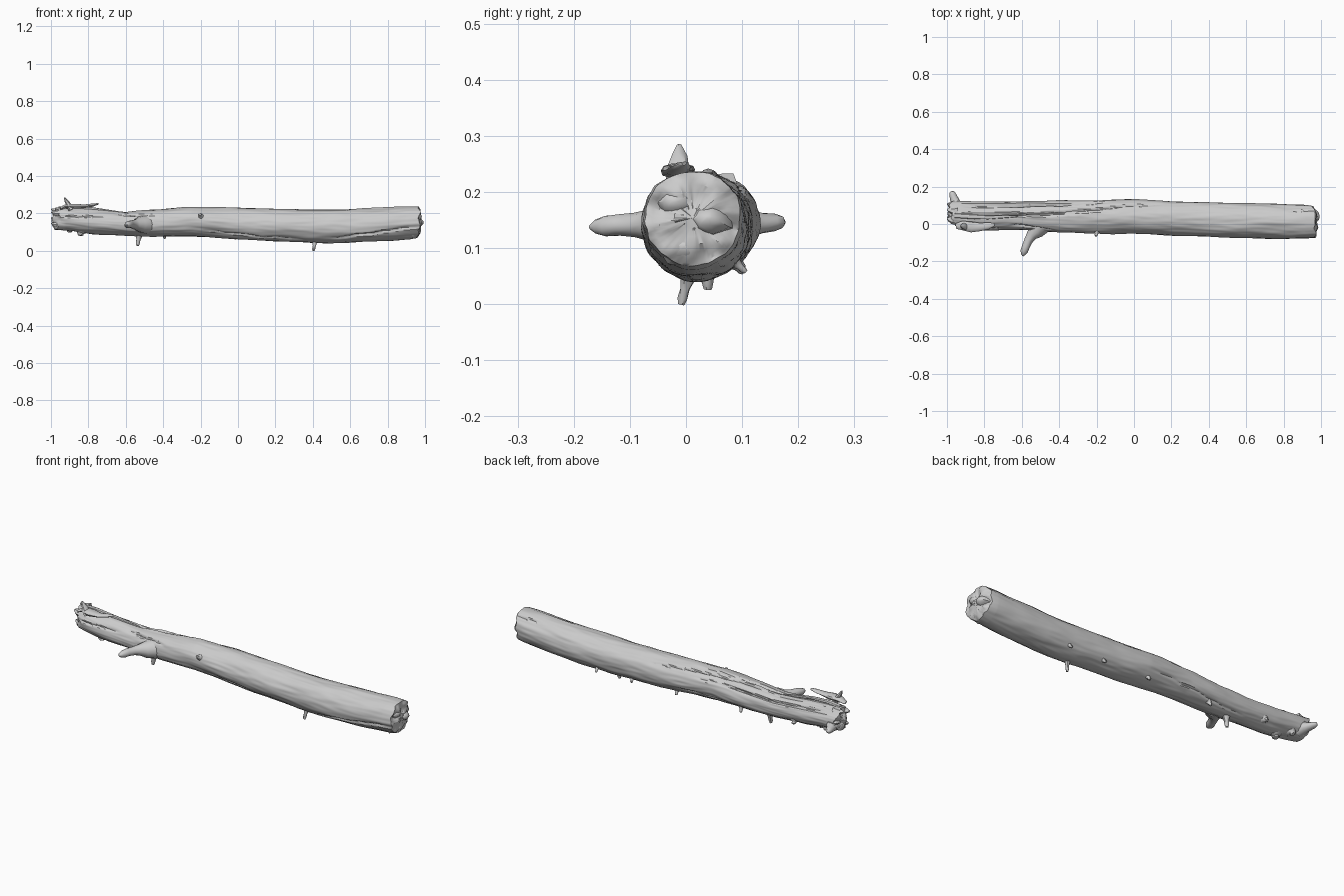
import bpy, bmesh, math, random
from mathutils import Vector, noise

random.seed(4)
if "Cube" in bpy.data.objects:
    bpy.data.objects.remove(bpy.data.objects["Cube"])

bark = bpy.data.materials.new("pale grey wood")
bark.use_nodes = True
GREY = (0.6, 0.6, 0.6, 1)
bark.diffuse_color = GREY
bark.node_tree.nodes["Principled BSDF"].inputs["Base Color"].default_value = GREY


def loft(name, rings, angle=40):
    """Skin closed rings of points and cap both ends."""
    bm = bmesh.new()
    loops = [[bm.verts.new(p) for p in ring] for ring in rings]
    n = len(loops[0])
    for a, b in zip(loops, loops[1:]):
        for i in range(n):
            j = (i + 1) % n
            bm.faces.new((a[i], a[j], b[j], b[i]))
    bm.faces.new(loops[0])
    bm.faces.new(loops[-1])
    bmesh.ops.recalc_face_normals(bm, faces=bm.faces)
    mesh = bpy.data.meshes.new(name)
    bm.to_mesh(mesh)
    bm.free()
    mesh.materials.append(bark)
    ob = bpy.data.objects.new(name, mesh)
    bpy.context.collection.objects.link(ob)
    bpy.ops.object.select_all(action="DESELECT")
    ob.select_set(True)
    bpy.context.view_layer.objects.active = ob
    bpy.ops.object.shade_smooth_by_angle(angle=math.radians(angle))
    return ob


def step(a, b, t):
    t = max(0, min(1, (t - a) / (b - a)))
    return t * t * (3 - 2 * t)


# Trunk outline: x, y low, y high, z low, z high
STATIONS = [
    (-1.0, -.01, .12, .11, .235), (-.9, -.03, .12, .105, .23),
    (-.78, -.035, .12, .09, .222), (-.6, -.03, .122, .08, .21),
    (-.45, -.045, .125, .075, .222), (-.25, -.05, .126, .08, .236),
    (0, -.052, .13, .062, .23), (.2, -.06, .122, .05, .222),
    (.4, -.07, .116, .042, .222), (.6, -.076, .112, .043, .222),
    (.8, -.08, .106, .055, .231), (1.0, -.075, .1, .07, .242)]

# Cracks: x start, x end, angle start, angle end (degrees), half width, depth
CRACKS = [
    (-.97, -.3, 100, 80, 7, .012), (-.5, .15, 75, 40, 5, .009),
    (-.9, -.1, 48, 28, 6, .01), (-.66, -.42, 130, 150, 7, .01),
    (-.2, .36, 215, 236, 6, .007), (.5, .97, 225, 195, 8, .012),
    (-.97, -.7, 170, 150, 6, .008), (.82, .97, 55, 45, 5, .008),
    (-.6, 0, 300, 335, 6, .006)]


def outline(x):
    for a, b in zip(STATIONS, STATIONS[1:]):
        if x <= b[0]:
            break
    t = (x - a[0]) / (b[0] - a[0])
    return [p + (q - p) * t for p, q in zip(a[1:], b[1:])]


def relief(x, deg):
    """Height of the bark above the plain outline."""
    a = math.radians(deg)
    c, s = math.cos(a), math.sin(a)
    h = .005 * noise.noise(Vector((x * 5, c * 1.5, s * 1.5)))
    h += .0025 * noise.noise(Vector((x * 9, c * 6, s * 6 + 7)))
    for x0, x1, d0, d1, width, depth in CRACKS:
        if x0 < x < x1:
            t = (x - x0) / (x1 - x0)
            mid = d0 + (d1 - d0) * t + 5 * noise.noise(Vector((x * 12, d0, 0)))
            off = abs((deg - mid + 180) % 360 - 180) / width
            h -= depth * math.sin(math.pi * t) ** .5 * max(0, 1 - off)
    # torn strip on the upper back
    tear = step(-1, -.85, x) * (1 - step(-.3, -.05, x))
    edge = 6 * noise.noise(Vector((x * 8, 3, 1)))
    h -= .011 * tear * step(30, 36, deg + edge) * (1 - step(72, 79, deg + edge))
    return h


def trunk_point(x, deg, k=1.0):
    y0, y1, z0, z1 = outline(x)
    a = math.radians(deg)
    h = relief(x, deg)
    return Vector((x, (y0 + y1) / 2 + k * ((y1 - y0) / 2 + h) * math.cos(a),
                   (z0 + z1) / 2 + k * ((z1 - z0) / 2 + h) * math.sin(a)))


def broken_end(x, k, side, sides):
    """One ring of a splintered end face."""
    ring = []
    for i in range(sides):
        p = trunk_point(x, 360 * i / sides, k)
        n = noise.noise(Vector((side * 9, p.y * 26, p.z * 26)))
        n = .6 * round(n * 3) / 3 + .4 * n
        p.x += side * (.016 * n + .012 * (1 - k))
        if side > 0:
            p.x -= .3 * max(0, p.y - .05) + .25 * max(0, .11 - p.z)
        else:
            p.x += .7 * max(0, .03 - p.y)
        ring.append(p)
    return ring


SIDES, RINGS = 96, 170
FACE = (.03, .2, .38, .55, .7, .82, .91, .97)
rings = [broken_end(-.978, k, -1, SIDES) for k in FACE]
for r in range(RINGS + 1):
    x = -.93 + 1.85 * r / RINGS
    rings.append([trunk_point(x, 360 * i / SIDES) for i in range(SIDES)])
rings += [broken_end(.968, k, 1, SIDES) for k in reversed(FACE)]
loft("log_trunk", rings, 35)


def stub(name, path, flat=1.0, sides=10, rough=.12):
    """Tapering twig through (x, y, z, radius) points."""
    pts = [Vector(p[:3]) for p in path]
    rings = []
    for i, p in enumerate(pts):
        d = (pts[min(i + 1, len(pts) - 1)] - pts[max(i - 1, 0)]).normalized()
        u = d.cross(Vector((0, 0, 1) if abs(d.z) < .8 else (1, 0, 0))).normalized()
        v = u.cross(d)
        ring = []
        for j in range(sides):
            a = math.tau * j / sides
            r = path[i][3] * (1 + random.uniform(-rough, rough))
            ring.append(p + u * r * math.cos(a) + v * r * flat * math.sin(a))
        rings.append(ring)
    loft(name, rings)


# Side branches
stub("front_branch", [(-.5, -.005, .14, .055), (-.525, -.04, .14, .042),
     (-.548, -.062, .141, .029), (-.565, -.09, .141, .023), (-.578, -.12, .141, .021),
     (-.588, -.145, .139, .02), (-.592, -.162, .138, .013), (-.594, -.172, .137, .003)], .95, 14, .06)
stub("back_branch", [(-.945, .08, .145, .04), (-.955, .115, .145, .028),
     (-.962, .135, .144, .021), (-.97, .158, .146, .017), (-.974, .172, .146, .011),
     (-.976, .176, .146, .003)], .9, 12, .08)

# Short snapped twigs: x, angle around trunk, length, radius
TWIGS = [(.41, 257, .045, .011), (-.53, 268, .05, .014), (-.2, 158, .02, .011),
         (-.84, 262, .018, .022), (-.39, 300, .025, .01), (-.01, 305, .02, .009),
         (.26, 312, .02, .009), (.47, 318, .022, .008), (-.72, 318, .016, .014),
         (-.9, 300, .015, .018)]
for n, (x, deg, length, r) in enumerate(TWIGS):
    base = trunk_point(x, deg)
    a = math.radians(deg)
    out = Vector((-.15, math.cos(a), math.sin(a)))
    stub(f"snapped_twig_{n + 1}", [(*(base + out * length * t), r * k) for t, k in
         ((-.4, 1.6), (0, 1.2), (.35, .8), (.75, .75), (1, .5))])

# Loose bark and splinters at the left end
stub("loose_bark_flake", [(-.95, -.012, .225, .015), (-.92, -.008, .24, .024),
     (-.87, -.015, .238, .03), (-.82, -.016, .238, .022), (-.78, -.01, .244, .018),
     (-.75, -.004, .25, .01), (-.745, -.003, .25, .004)], .45)
stub("upright_splinter", [(-.89, -.015, .22, .024), (-.905, -.014, .245, .02),
     (-.918, -.012, .265, .015), (-.928, -.012, .284, .004)], .7, 7)
stub("bark_ridge", [(-.96, .045, .228, .012), (-.88, .04, .232, .013),
     (-.78, .035, .225, .011), (-.68, .04, .212, .008), (-.62, .042, .206, .003)], .7, 8)
for n, (y, z) in enumerate([(.02, .2), (.07, .215), (.1, .17), (.03, .14)]):
    stub(f"left_splinter_{n + 1}", [(-.94, y, z, .026), (-.975, y, z, .02),
         (-.99, y + .005, z + .004, .012), (-.998, y + .008, z + .006, .004)], .7, 6, .2)

# Splinters at the right end
for n, (y, z, x) in enumerate([(.04, .15, .992), (-.02, .18, .982), (.0, .1, .976)]):
    stub(f"right_splinter_{n + 1}", [(.93, y, z, .045), (x - .02, y, z, .036),
         (x - .006, y, z + .004, .022), (x, y, z + .005, .006)], .7, 7, .2)
